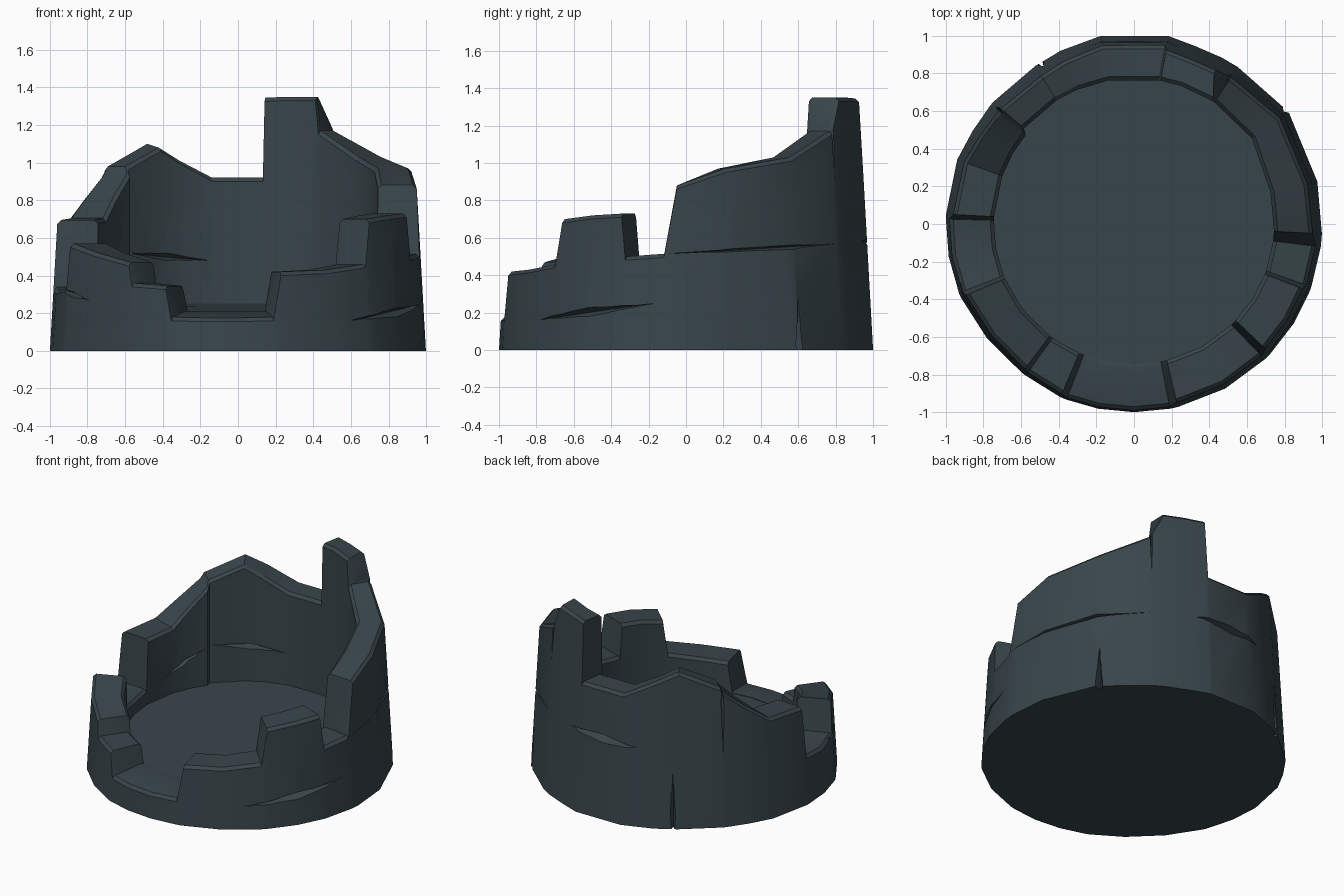
import bpy, bmesh, math

if "Cube" in bpy.data.objects:
    bpy.data.objects.remove(bpy.data.objects["Cube"])

stone = bpy.data.materials.new("dark_slate")
stone.diffuse_color = (0.040, 0.060, 0.069, 1)
stone.use_nodes = True
stone.node_tree.nodes["Principled BSDF"].inputs["Base Color"].default_value = stone.diffuse_color

CH = 0.02

# Broken wall crest: (angle in degrees, height), once around
CREST = [(-157, .57), (-142, .52), (-127, .47), (-125.5, .36), (-113, .345),
         (-111, .18), (-101, .175), (-90, .175), (-79, .18), (-76.5, .42), (-61, .43),
         (-46, .46), (-43.5, .70), (-32, .72), (-21, .73), (-19.5, .50), (-7, .515),
         (-3, .88), (13, .97), (36, 1.03), (56.5, 1.17), (62, 1.35), (71, 1.35),
         (79.5, 1.345), (80.2, .92), (100, .92), (113, 1.03), (122, 1.10),
         (139, .98), (140.5, .94), (150, .82), (160, .705), (177, .695),
         (178.5, .34), (190, .32), (201.5, .34)]


def polar(r, deg, z):
    a = math.radians(deg)
    return (r * math.cos(a), r * math.sin(a), z)


def outer_radius(z, deg=0):
    bulge = 0.015 if 30 < deg < 40 or 79 < deg < 101 else 0
    if 120 < deg < 151 or -143 < deg < -120:
        bulge = -0.01
    return 1.0 + bulge - 0.055 * z


def inner_radius(deg):
    return 0.775 if 30 < deg < 140 else 0.745


def floor_height(deg):
    return 0.228 + 0.025 * math.sin(math.radians(deg))   # floor rises to the back


def make_object(name, bm):
    bmesh.ops.recalc_face_normals(bm, faces=bm.faces[:])
    me = bpy.data.meshes.new(name)
    bm.to_mesh(me)
    bm.free()
    ob = bpy.data.objects.new(name, me)
    bpy.context.collection.objects.link(ob)
    me.materials.append(stone)
    return ob


# Wall ring: one chamfered cross-section per crest point, plus base and floor
bm = bmesh.new()
rings = []
for deg, z in CREST:
    dip = 0.02 if 110 < deg < 130 else 0.0      # the peak leans inward
    ri, zf = inner_radius(deg), floor_height(deg)
    zi = max(z - dip, zf + 0.008)
    ci = min(CH, (zi - zf) / 2)
    di = 58 if deg == 62 else deg               # tower keeps its height inside
    pts = [(outer_radius(0, deg), deg, 0), (outer_radius(z, deg), deg, z - CH),
           (outer_radius(z, deg) - CH, deg, z),
           (ri + CH, di, zi), (ri, di, zi - ci), (ri, deg, zf)]
    rings.append([bm.verts.new(polar(r, d, h)) for r, d, h in pts])
for a, b in zip(rings, rings[1:] + rings[:1]):
    for k in range(5):
        bm.faces.new((a[k], b[k], b[k + 1], a[k + 1]))
bm.faces.new([r[0] for r in rings])
# floor as a fan from its centre
mid = bm.verts.new((0, 0, 0.228))
for a, b in zip(rings, rings[1:] + rings[:1]):
    bm.faces.new((a[5], b[5], mid))
wall = make_object("ruined_wall", bm)


# Wedge cutter that carves a tapering crack along the wall
def crack(a0, z0, a1, z1, half, depth, inside=False):
    c = bmesh.new()
    rows = []
    for t, w in ((0, .04), (.25, .6), (.5, 1), (.75, .55), (1, .04)):
        deg, z = a0 + (a1 - a0) * t, z0 + (z1 - z0) * t
        r = inner_radius(deg) if inside else outer_radius(z) - 0.006
        s = -1 if inside else 1
        along_z = abs(z1 - z0) > 0.25
        dz, da = (0, half * 58 * w) if along_z else (half * w, 0)
        rows.append([c.verts.new(polar(r + s * .05, deg + da * 2, z + dz * 2)),
                     c.verts.new(polar(r + s * .05, deg - da * 2, z - dz * 2)),
                     c.verts.new(polar(r - s * depth * w, deg, z))])
    for p, q in zip(rows, rows[1:]):
        for k in range(3):
            n = (k + 1) % 3
            c.faces.new((p[k], p[n], q[n], q[k]))
    c.faces.new(rows[0])
    c.faces.new(rows[-1])
    ob = make_object("crack_cutter", c)
    ob.hide_render = True
    return ob


cutters = [crack(-53, .16, -10, .25, .022, .05),
           crack(-164, .33, -143, .265, .018, .04),
           crack(-5, .515, 56, .57, .012, .04),
           crack(75, .58, 106, .56, .025, .06),
           crack(120, -.25, 120, .46, .018, .05),
           crack(37, -.25, 37, .29, .018, .04),
           crack(139.7, .45, 139.7, 1.25, .012, .04),
           crack(57, .90, 57, 1.4, .010, .03),
           crack(102, .48, 137, .52, .020, .05, True),
           crack(141, .51, 166, .36, .020, .04, True)]

bpy.context.view_layer.objects.active = wall
wall.select_set(True)
for cut in cutters:
    m = wall.modifiers.new("crack", 'BOOLEAN')
    m.operation = 'DIFFERENCE'
    m.solver = 'EXACT'
    m.object = cut
    bpy.ops.object.modifier_apply(modifier=m.name)
    bpy.data.objects.remove(cut)

bpy.ops.object.select_all(action='DESELECT')
wall.select_set(True)
bpy.context.view_layer.objects.active = wall
bpy.ops.object.shade_smooth_by_angle(angle=math.radians(28))
